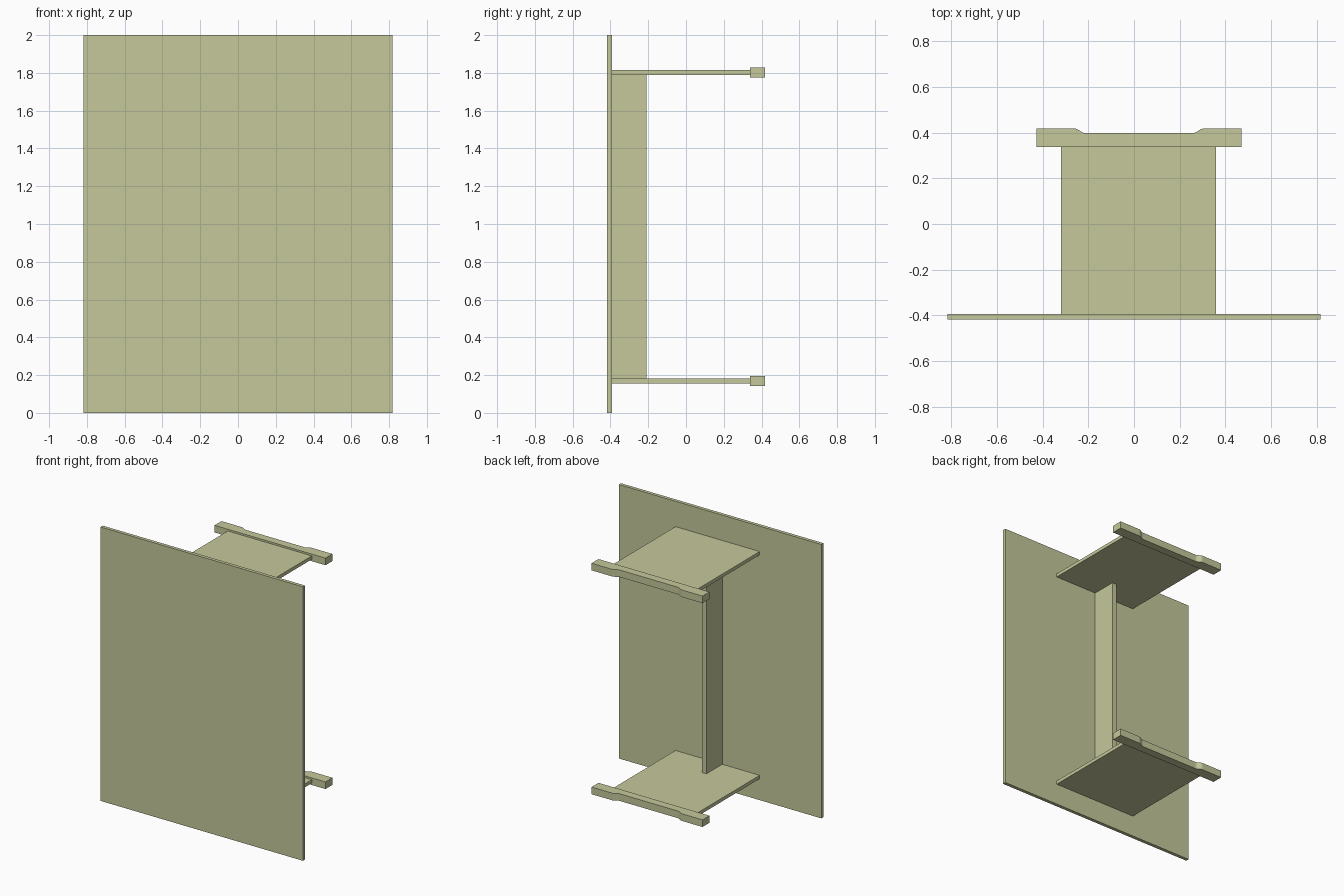
import bpy
import bmesh

if "Cube" in bpy.data.objects:
    bpy.data.objects.remove(bpy.data.objects["Cube"])

mat = bpy.data.materials.new("khaki_paint")
mat.diffuse_color = (0.56, 0.58, 0.33, 1.0)
mat.use_nodes = True
mat.node_tree.nodes["Principled BSDF"].inputs["Base Color"].default_value = mat.diffuse_color


def prism(name, outline, z0, z1):
    """Extrude a plan outline (counter-clockwise) from z0 to z1."""
    bm = bmesh.new()
    face = bm.faces.new([bm.verts.new((x, y, z0)) for x, y in outline])
    res = bmesh.ops.extrude_face_region(bm, geom=[face])
    top = [v for v in res["geom"] if isinstance(v, bmesh.types.BMVert)]
    bmesh.ops.translate(bm, verts=top, vec=(0, 0, z1 - z0))
    bmesh.ops.recalc_face_normals(bm, faces=bm.faces)
    mesh = bpy.data.meshes.new(name)
    bm.to_mesh(mesh)
    bm.free()
    mesh.materials.append(mat)
    ob = bpy.data.objects.new(name, mesh)
    bpy.context.collection.objects.link(ob)
    return ob


def box(name, x0, x1, y0, y1, z0, z1):
    return prism(name, [(x0, y0), (x1, y0), (x1, y1), (x0, y1)], z0, z1)


# Bar outline: shallow recess along the rear edge with eased ends
MID, HALF = 0.022, 0.448
FRONT, REAR, RECESS = 0.338, 0.418, 0.398
ease = []
for i in range(5):
    t = i / 4
    ease.append((0.28 - 0.042 * t, REAR - (REAR - RECESS) * t * t * (3 - 2 * t)))
right = [(HALF, FRONT), (HALF, REAR)] + ease
left = [(-x, y) for x, y in reversed(right)]
bar_outline = [(x + MID, y) for x, y in right + left]

# Large front panel
box("front_panel", -0.8175, 0.8175, -0.418, -0.393, 0, 2)

# Horizontal plates, each carrying a rear bar
for level, z in (("lower", 0.169), ("upper", 1.803)):
    box(level + "_plate", -0.32, 0.36, -0.393, FRONT, z - 0.013, z + 0.012)
    prism(level + "_bar", bar_outline, z - 0.027, z + 0.025)

# Vertical stiffener between the plates
box("stiffener_rib", -0.018, 0.016, -0.393, -0.21, 0.181, 1.79)
